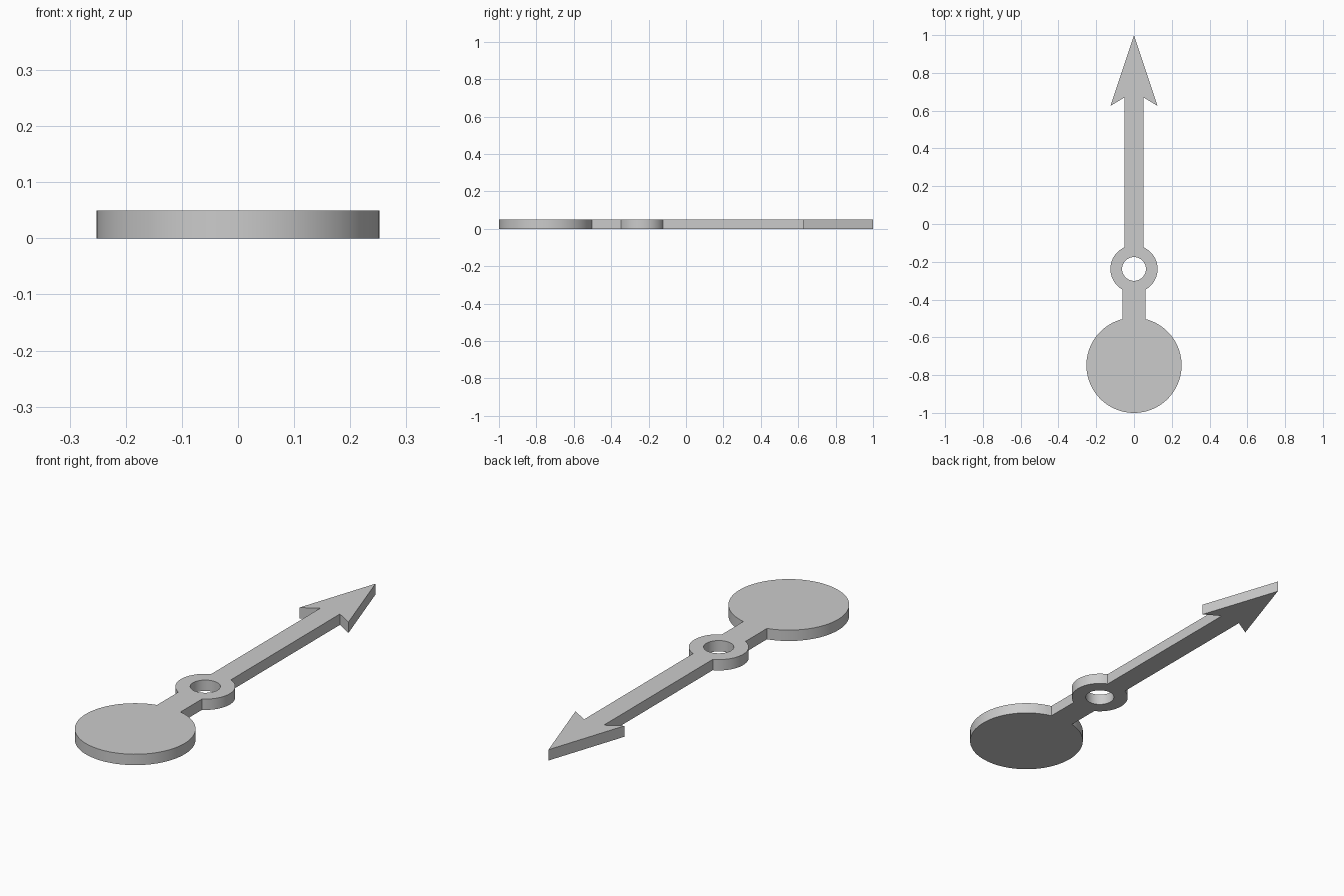
import bpy
import bmesh
from math import sin, cos, asin, pi, radians
from mathutils import Vector

cube = bpy.data.objects.get("Cube")
if cube:
    bpy.data.objects.remove(cube, do_unlink=True)

THICKNESS = 0.05
DISC_Y, DISC_R = -0.748, 0.252
HUB_Y, HUB_R, HOLE_R = -0.238, 0.125, 0.063
NECK, SHAFT = 0.06, 0.05          # half widths
BARB_X, BARB_Y, NOTCH_Y = 0.125, 0.625, 0.67


def arc(cy, r, start, end, steps):
    """Points on a circle; angles run from -y (0) through +x to +y (pi)."""
    angles = [start + (end - start) * i / steps for i in range(steps + 1)]
    return [(r * sin(a), cy - r * cos(a)) for a in angles]


def add_loop(bm, points):
    verts = [bm.verts.new((x, y, 0)) for x, y in points]
    return [bm.edges.new((a, b)) for a, b in zip(verts, verts[1:] + verts[:1])]


# Right half of the outline: weight disc, neck, hub, shaft, arrowhead
half = arc(DISC_Y, DISC_R, 0, pi - asin(NECK / DISC_R), 40)
half += arc(HUB_Y, HUB_R, asin(NECK / HUB_R), pi - asin(SHAFT / HUB_R), 24)
half += [(SHAFT, NOTCH_Y), (BARB_X, BARB_Y), (0, 1)]
outline = half + [(-x, y) for x, y in reversed(half[1:-1])]
hole = arc(HUB_Y, HOLE_R, 0, 2 * pi, 48)[:-1]

# Fill the outline around the pivot hole and extrude it
bm = bmesh.new()
edges = add_loop(bm, outline) + add_loop(bm, hole)
bmesh.ops.triangle_fill(bm, edges=edges, use_beauty=True, normal=Vector((0, 0, 1)))
result = bmesh.ops.extrude_face_region(bm, geom=bm.faces[:], use_keep_orig=True)
top = [g for g in result["geom"] if isinstance(g, bmesh.types.BMVert)]
bmesh.ops.translate(bm, verts=top, vec=(0, 0, THICKNESS))
bmesh.ops.recalc_face_normals(bm, faces=bm.faces[:])

mesh = bpy.data.meshes.new("arrow_pointer")
bm.to_mesh(mesh)
bm.free()
pointer = bpy.data.objects.new("arrow_pointer", mesh)
bpy.context.collection.objects.link(pointer)

# Plain grey finish
grey = bpy.data.materials.new("light_grey")
grey.use_nodes = True
colour = (0.6, 0.6, 0.6, 1)
grey.diffuse_color = colour
grey.node_tree.nodes["Principled BSDF"].inputs["Base Color"].default_value = colour
mesh.materials.append(grey)

# Smooth round walls, crisp rims
bpy.ops.object.select_all(action="DESELECT")
pointer.select_set(True)
bpy.context.view_layer.objects.active = pointer
bpy.ops.object.shade_smooth_by_angle(angle=radians(30))
